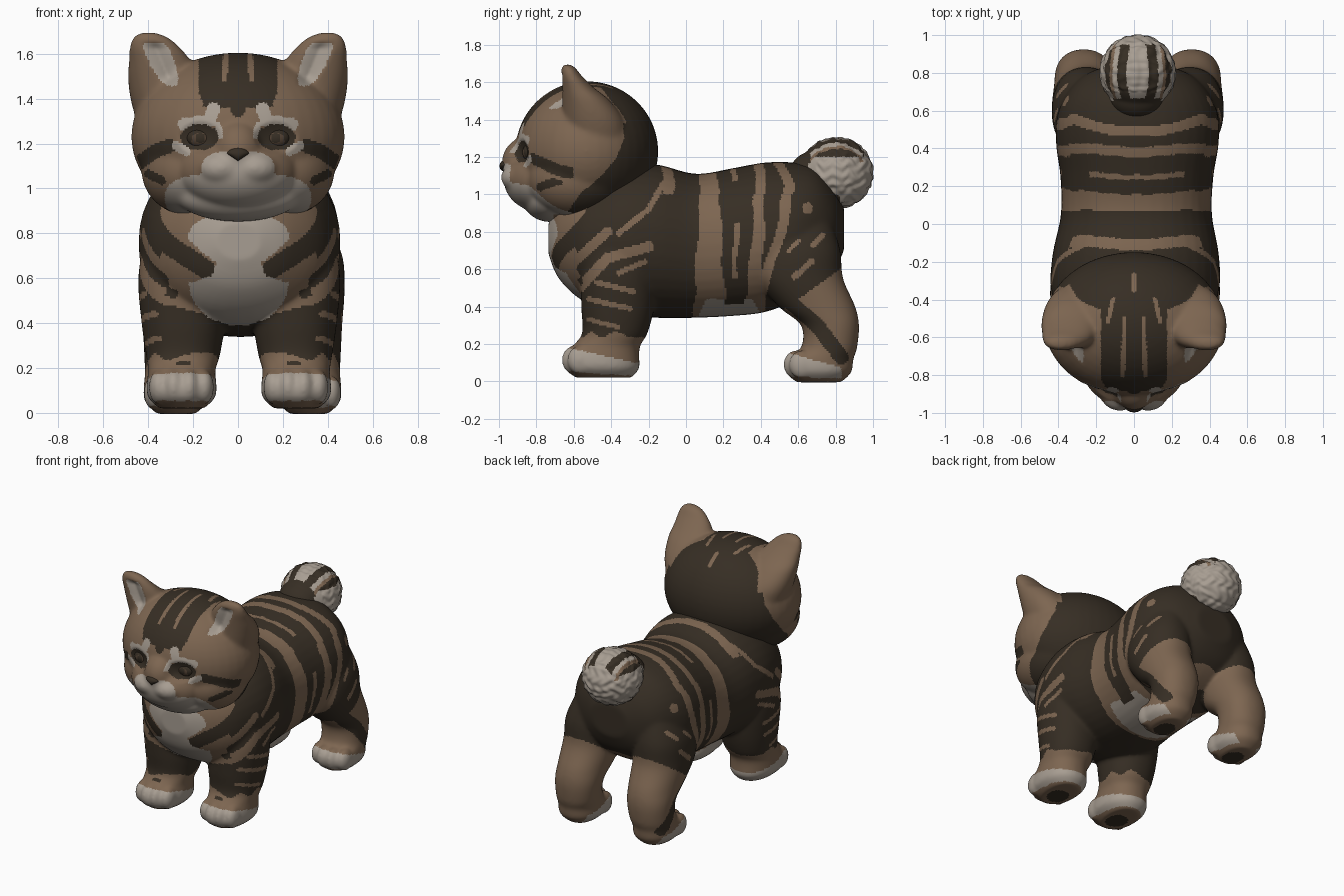
import bpy, bmesh, math
from mathutils import Vector, Matrix

if "Cube" in bpy.data.objects:
    bpy.data.objects.remove(bpy.data.objects["Cube"])

TAN, DARK, CREAM, IRIS = range(4)
MATS = []
for mat_name, col in (("tan_fur", (0.205, 0.132, 0.082)), ("dark_fur", (0.037, 0.027, 0.0175)),
                      ("cream_fur", (0.39, 0.34, 0.288)), ("iris_brown", (0.085, 0.054, 0.034))):
    m = bpy.data.materials.new(mat_name)
    m.diffuse_color = (*col, 1)
    m.use_nodes = True
    m.node_tree.nodes["Principled BSDF"].inputs["Base Color"].default_value = m.diffuse_color
    MATS.append(m)


# ---------- shape helpers ----------
def ball(bm, c, r):
    mat = Matrix.Translation(c) @ Matrix.Diagonal((*r, 1))
    bmesh.ops.create_uvsphere(bm, u_segments=40, v_segments=24, radius=1, matrix=mat)


def loft(bm, rows, axis, s=1, power=2.0, steps=5, n=40):
    """Rounded rings (t, c1, c2, r1, r2) stacked along an axis, smoothly interpolated."""
    rows = [Vector(r) for r in rows]
    path = []
    for i in range(len(rows) - 1):
        a, b, c, d = rows[max(i - 1, 0)], rows[i], rows[i + 1], rows[min(i + 2, len(rows) - 1)]
        for k in range(steps):
            t = k / steps
            path.append(0.5 * (2 * b + (c - a) * t + (2 * a - 5 * b + 4 * c - d) * t * t
                               + (3 * b - a - 3 * c + d) * t ** 3))
    path.append(rows[-1])
    rings = []
    for t, c1, c2, r1, r2 in path:
        ring = []
        for k in range(n):
            co, si = math.cos(k * math.tau / n), math.sin(k * math.tau / n)
            u = c1 + r1 * math.copysign(abs(co) ** (2 / power), co)
            v = c2 + r2 * math.copysign(abs(si) ** (2 / power), si)
            ring.append(bm.verts.new((s * u, v, t) if axis == 'z' else (u, t, v)))
        rings.append(ring)
    for p, q in zip(rings, rings[1:]):
        for k in range(n):
            bm.faces.new((p[k], p[(k + 1) % n], q[(k + 1) % n], q[k]))
    bm.faces.new(rings[0])
    bm.faces.new(rings[-1])


def finish(name, bm, rule, voxel=0.0, smooth=0, tweak=None):
    """Fuse the pieces into one skin, then colour each face by a rule."""
    bmesh.ops.recalc_face_normals(bm, faces=bm.faces)
    me = bpy.data.meshes.new(name)
    bm.to_mesh(me)
    bm.free()
    ob = bpy.data.objects.new(name, me)
    bpy.context.collection.objects.link(ob)
    if voxel:
        rm = ob.modifiers.new("fuse", 'REMESH')
        rm.mode, rm.voxel_size = 'VOXEL', voxel
        sm = ob.modifiers.new("soften", 'SMOOTH')
        sm.factor, sm.iterations = 0.5, smooth
        dg = bpy.context.evaluated_depsgraph_get()
        me = bpy.data.meshes.new_from_object(ob.evaluated_get(dg))
        ob.modifiers.clear()
        ob.data = me
        me.name = name
    if tweak:
        for v in me.vertices:
            v.co = tweak(v.co.copy())
    me.materials.clear()
    for m in MATS:
        me.materials.append(m)
    for p in me.polygons:
        p.use_smooth = True
        p.material_index = rule(p.center, p.normal)
    return ob


# ---------- pattern helpers ----------
def stroke(u, v, pts, r):
    """True when (u, v) lies within r of a polyline."""
    for (ax, ay), (bx, by) in zip(pts, pts[1:]):
        dx, dy = bx - ax, by - ay
        t = max(0, min(1, ((u - ax) * dx + (v - ay) * dy) / (dx * dx + dy * dy + 1e-9)))
        if math.hypot(u - ax - t * dx, v - ay - t * dy) < r:
            return True
    return False


def oval(u, v, cu, cv, ru, rv, e=2):
    return abs((u - cu) / ru) ** e + abs((v - cv) / rv) ** e < 1


def lerp(t, pts):
    if t <= pts[0][0]:
        return pts[0][1]
    for (a, p), (b, q) in zip(pts, pts[1:]):
        if t <= b:
            return p + (q - p) * (t - a) / (b - a)
    return pts[-1][1]


CHEST = [(.39, .04), (.42, .13), (.48, .19), (.54, .22), (.58, .22), (.61, .12), (.67, .1),
         (.72, .17), (.78, .23), (.83, .21), (.87, .15)]
SHOULDER = [([(-.62, .62), (-.42, .8)], .026), ([(-.57, .5), (-.42, .66), (-.2, .72)], .028),
            ([(-.36, .79), (-.2, .92), (-.12, 1.06)], .015), ([(-.52, .44), (-.3, .39)], .014),
            ([(-.48, .53), (-.28, .48)], .014), ([(-.36, .58), (-.22, .64)], .014),
            ([(-.52, .33), (-.36, .29)], .012)]
THIGH = [([(.58, .56), (.67, .64)], .016), ([(.68, .73), (.73, .78)], .015),
         ([(.55, .7), (.6, .75)], .012), ([(.65, .92), (.65, .93)], .027)]


def body_rule(c, n):
    x, y, z = abs(c.x - sway(c.y)), c.y, c.z
    if z < .07 and n.z < -.75:                                  # soles with dark pads
        spot = oval(x, y, .25, -.47, .07, .08) or oval(x, y, .29, .68, .065, .08)
        return DARK if spot else TAN
    if z < (.14 - .22 * (y + .45) if y < 0 else .11 - .28 * (y - .7)) and y < .83:
        return CREAM                                            # white socks
    if y < -.15 and z < .25 + .015 * math.sin(40 * y + 25 * x):
        return DARK if y < -.5 and stroke(x, z, [(.22, .222), (.27, .222)], .008) else TAN
    if y > .42 and z < .31 + .72 * (y - .42):                   # hind shanks
        return DARK if x > .3 and stroke(y, z, [(.55, .43), (.7, .3), (.83, .13)], .04) else TAN
    if y < -.4 and n.y < -.1 and z > .39 and x < lerp(z, CHEST):
        return CREAM                                            # bib
    if y < -.45 and n.y < -.3 and z > .44 + .25 * max(0, x - .15) and x < .33 + .02 * math.sin(30 * z):
        dark = stroke(x, z, [(.42, .86), (.3, .74), (.14, .635)], .043) or \
            stroke(x, z, [(.42, .58), (.29, .53)], .02)
        return DARK if dark else TAN
    if n.z < -.2 and z < .44 and oval(x, y, 0, .23, .4, .17) and not (x > .24 and .2 < y < .31):
        return CREAM                                            # belly patch
    if x > .2 and y < -.1 and any(stroke(y, z, p, r) for p, r in SHOULDER):
        return TAN
    if x > .22 and y > .5 and any(stroke(y, z, p, r) for p, r in THIGH):
        return TAN
    yw = y + .008 * math.sin(17 * z + 9 * x)                    # wrap-around bands
    if z > 1.0:
        yw += .012 * math.cos(9 * x)
    if z > 1.0 and abs(yw + .09 + .25 * max(0, 1.05 - z)) < .03:
        return TAN
    if abs(yw - .125) < .048 + .05 * (1.1 - z):
        return TAN
    if abs(yw - .265) < .014 and ((z > .9 and x < .25) or .55 < z < .85):
        return TAN
    if abs(yw - lerp(z, [(.5, .37), (1.15, .4)])) < lerp(z, [(.38, .06), (.6, .035), (1.1, .026)]):
        return TAN
    if abs(yw - lerp(z, [(.4, .36), (.55, .43), (.9, .53), (1.05, .55), (1.15, .51)])) < .028:
        return TAN
    return DARK


def sway(y):
    return lerp(y, [(-.5, .003), (0, .012), (.6, .02)])


def lean(co):
    co.x += sway(co.y)
    return co


# ---------- torso, four legs and toes ----------
TORSO = [(-.735, .68, .85, .1), (-.68, .55, .97, .24), (-.55, .43, 1.07, .38), (-.35, .36, 1.15, .445),
         (-.16, .34, 1.16, .44), (.05, .34, 1.11, .4), (.25, .35, 1.14, .405), (.42, .37, 1.17, .43),
         (.58, .43, 1.17, .425), (.7, .5, 1.14, .37), (.79, .59, 1.04, .28), (.845, .7, .93, .14)]
FRONT_LEG = [(.02, .255, -.44, .1, .15), (.07, .255, -.45, .15, .2), (.13, .255, -.45, .155, .2),
             (.19, .255, -.425, .15, .18), (.26, .25, -.38, .165, .175), (.4, .25, -.365, .185, .195),
             (.6, .26, -.36, .19, .2), (.8, .25, -.35, .17, .17)]
HIND_LEG = [(-.005, .295, .71, .085, .12), (.05, .295, .71, .14, .175), (.12, .295, .715, .145, .18),
            (.18, .29, .765, .145, .15), (.3, .285, .77, .155, .155), (.4, .28, .7, .165, .205),
            (.55, .275, .61, .18, .23), (.7, .27, .6, .175, .225), (.85, .25, .6, .13, .18)]
bm = bmesh.new()
loft(bm, [(y, 0, (lo + hi) / 2, w, (hi - lo) / 2) for y, lo, hi, w in TORSO], 'y', power=2.2)
for s in (1, -1):
    loft(bm, FRONT_LEG, 'z', s, power=2.2)
    loft(bm, HIND_LEG, 'z', s, power=2.2)
    for dx, dy in ((-.1, .03), (-.035, 0), (.035, 0), (.1, .03)):
        ball(bm, (s * (.255 + dx), -.595 + dy, .115), (.045, .07, .078))
        ball(bm, (s * (.295 + dx), .59 + dy, .09), (.045, .07, .078))
finish("body_and_legs", bm, body_rule, 0.0105, 16, lean)


# ---------- head with cheeks, muzzle and ears ----------
def inner_ear(x, z):
    """0 at the rim of the ear hollow, 1 along its middle."""
    if not 1.45 < z < 1.655:
        return 0
    d = abs(x - (.3 + .42 * (z - 1.47))) / lerp(z, [(1.45, .04), (1.55, .064), (1.65, .064)])
    return max(0, 1 - d) * min(1, (z - 1.45) / .05, (1.655 - z) / .03)


def dent(co):
    co.y += .026 * inner_ear(abs(co.x), co.z) * max(0, min(1, (-.61 - co.y) / .03))
    for s in (1, -1):                                           # shallow eye sockets
        d = math.hypot((co.x - s * .17) / .1, (co.z - 1.225) / .075)
        if co.y < -.7 and d < 1:
            co.y += .025 * (1 - d * d)
    return co


BACK = [(.86, -.66), (1.0, -.57), (1.1, -.45), (1.2, -.37), (1.3, -.33), (1.42, -.34), (1.58, -.46)]


def head_rule(c, n):
    x, y, z = abs(c.x), c.y, c.z
    if y < -.56 and n.y < -.15 and inner_ear(x, z) > .1:
        return CREAM
    if y < -.6 and n.y < .1:                                    # face markings
        if oval(x, z, .172, 1.228, .085, .058):
            return DARK
        if stroke(x, z, [(.11, 1.355), (.13, 1.3), (.24, 1.285)], .029) or \
                stroke(x, z, [(.23, 1.165), (.275, 1.19)], .021) or \
                stroke(x, z, [(.09, 1.285), (.08, 1.235)], .015):
            return CREAM
        if oval(x, z, .075, 1.09, .088, .072) or oval(x, z, 0, .958, .325, .112, 2.8):
            return CREAM
        if stroke(x, z, [(.305, 1.19), (.37, 1.165), (.46, 1.1)], .031) or \
                stroke(x, z, [(.34, 1.035), (.4, 1.065)], .019):
            return DARK
        if stroke(x, z, [(.0, 1.38), (.0, 1.345)], .03):
            return DARK
    if z > 1.36 and x < .175 - .35 * max(0, 1.43 - z):          # striped crown
        if stroke(x, y, [(.06, -.8), (.05, -.5)], .012) or \
                stroke(x, y, [(.14, -.52), (.11, -.4)], .011) or stroke(x, y, [(0, -.35), (0, -.27)], .012):
            return TAN
        return DARK
    if z > 1.38 and x > .175 + .6 * max(0, y + .6):
        return TAN
    return DARK if y > lerp(z, BACK) else TAN


EAR = [(1.22, .285, -.47, .14, .16), (1.38, .31, -.49, .165, .165), (1.5, .333, -.535, .158, .128),
       (1.57, .348, -.58, .138, .088), (1.63, .372, -.612, .112, .058), (1.675, .39, -.628, .077, .038),
       (1.695, .4, -.635, .03, .018)]
bm = bmesh.new()
ball(bm, (0, -.53, 1.23), (.476, .382, .375))
ball(bm, (0, -.775, 1.08), (.27, .2, .175))
ball(bm, (0, -.725, .97), (.28, .145, .118))
ball(bm, (0, -.845, 1.17), (.12, .14, .14))
for s in (1, -1):
    ball(bm, (s * .215, -.58, 1.08), (.215, .265, .2))
    ball(bm, (s * .075, -.885, 1.09), (.11, .105, .078))
    loft(bm, EAR, 'z', s, power=2.1)
finish("head", bm, head_rule, 0.0095, 24, dent)

# ---------- nose and eyes ----------
bm = bmesh.new()
ball(bm, (0, -.965, 1.152), (.05, .032, .032))
for v in bm.verts:
    v.co.x *= max(.2, min(1, (v.co.z - 1.115) / .04))           # wedge shape
finish("nose", bm, lambda c, n: DARK)
for side, s in (("left", -1), ("right", 1)):
    bm = bmesh.new()
    ball(bm, (s * .168, -.835, 1.225), (.062, .04, .046))
    finish(side + "_eye", bm,
           lambda c, n: IRIS if oval(abs(c.x), c.z, .165, 1.215, .042, .034)
           and not oval(abs(c.x), c.z, .168, 1.225, .018, .025) else DARK)


# ---------- fluffy curled tail ----------
def tail_rule(c, n):
    x, y, z = abs(c.x - .02), c.y, c.z
    if y < .655 and z < 1.25 or (z < 1.1 - .7 * (y - .66) and y < .82):
        return DARK
    if z > 1.17 and y < .95:
        w = x + .02 * math.sin(14 * y) - .12 * max(0, y - .82)
        if .04 < w < .09 or (w > .13 and z > 1.2) or y < .665:
            return DARK
        return TAN if .115 <= w < .13 else CREAM
    return CREAM


def fluff(co):
    d = co - Vector((.02, .8, 1.115))
    if co.y > .7:
        co += d.normalized() * .003 * (math.sin(95 * co.x + 2 * math.sin(60 * co.z))
                                       + math.sin(110 * co.z + 2 * math.sin(70 * co.y)))
    return co


bm = bmesh.new()
ball(bm, (.02, .803, 1.115), (.2, .198, .19))
ball(bm, (.015, .68, 1.1), (.15, .13, .13))
finish("tail", bm, tail_rule, 0.009, 6, fluff)
